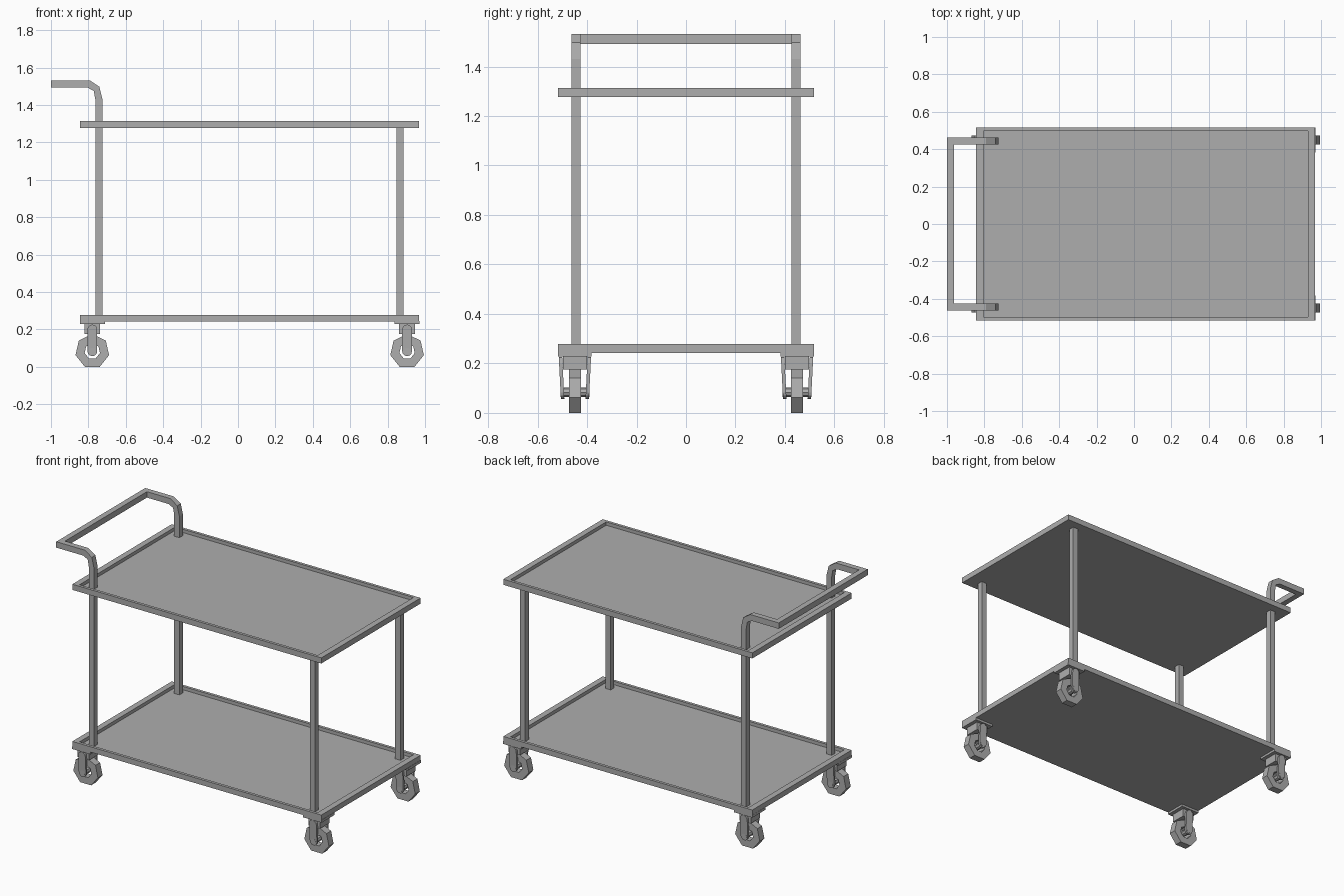
import bpy, bmesh
from math import sin, cos, pi
from mathutils import Vector

cube = bpy.data.objects.get("Cube")
if cube:
    bpy.data.objects.remove(cube, do_unlink=True)

COLOUR = (0.42, 0.42, 0.42, 1)
steel = bpy.data.materials.new("plain grey")
steel.use_nodes = True
steel.diffuse_color = COLOUR
steel.node_tree.nodes["Principled BSDF"].inputs["Base Color"].default_value = COLOUR


def finish(name, bm):
    bmesh.ops.recalc_face_normals(bm, faces=bm.faces)
    mesh = bpy.data.meshes.new(name)
    bm.to_mesh(mesh)
    bm.free()
    mesh.materials.append(steel)
    obj = bpy.data.objects.new(name, mesh)
    bpy.context.collection.objects.link(obj)
    return obj


def add_box(bm, lo, hi):
    lo, hi = Vector(lo), Vector(hi)
    made = bmesh.ops.create_cube(bm, size=1)["verts"]
    for v in made:
        v.co = (lo + hi) / 2 + v.co * (hi - lo)
    return made


def box(name, lo, hi):
    bm = bmesh.new()
    add_box(bm, lo, hi)
    return finish(name, bm)


def prism(name, outline, y0, y1, shear=0):
    """Side profile in x and z, extruded along y; shear shifts y with height."""
    bm = bmesh.new()
    rings = [[bm.verts.new((x, y + shear * z, z)) for x, z in outline] for y in (y0, y1)]
    for ring in rings:
        bm.faces.new(ring)
    n = len(outline)
    for i in range(n):
        j = (i + 1) % n
        bm.faces.new((rings[0][i], rings[0][j], rings[1][j], rings[1][i]))
    return finish(name, bm)


def arc(cx, cz, r, start, end, steps):
    angles = [start + (end - start) * i / steps for i in range(steps + 1)]
    return [(cx + r * cos(a), cz + r * sin(a)) for a in angles]


# Trays with a raised rim
X0, X1, Y = -0.845, 0.969, 0.517


def tray(name, z0, z1):
    bm = bmesh.new()
    made = add_box(bm, (X0, -Y, z0), (X1, Y, z1))
    top = max(bm.faces, key=lambda f: f.calc_center_median().z)
    bmesh.ops.inset_region(bm, faces=[top], thickness=0.027)
    for v in top.verts:
        v.co.x += 0.02 if v.co.x < 0 else -0.02
    floor = bmesh.ops.extrude_face_region(bm, geom=[top])["geom"]
    if top.is_valid:
        bmesh.ops.delete(bm, geom=[top], context="FACES_ONLY")
    for v in floor:
        if isinstance(v, bmesh.types.BMVert):
            v.co.z -= 0.022
    return finish(name, bm)


tray("lower_tray", 0.243, 0.278)
tray("upper_tray", 1.276, 1.313)

# Handle posts with a bend, and plain posts at the other end
P0, P1 = 0.426, 0.463
bent = [(-0.763, 0.255), (-0.725, 0.255), (-0.725, 1.43), (-0.741, 1.497),
        (-0.792, 1.531), (-1, 1.531), (-1, 1.492), (-0.803, 1.492),
        (-0.771, 1.475), (-0.763, 1.43)]
for side, s in (("left", 1), ("right", -1)):
    lo, hi = sorted((s * P0, s * P1))
    prism("handle_post_" + side, bent, lo, hi)
    box("plain_post_" + side, (0.847, lo, 0.255), (0.885, hi, 1.28))
box("handle_bar", (-1, -P0, 1.492), (-0.962, P0, 1.531))

# Casters
R, HUB_Z = 0.092, 0.083


def wheel(name, x, y):
    bm = bmesh.new()
    loops = []
    for r, dy in ((R, -0.024), (R, 0.024), (0.042, 0.024), (0.042, -0.024)):
        pts = arc(x, HUB_Z, r, pi / 2, pi * 5 / 2, 7)[:-1]
        loops.append([bm.verts.new((px, y + dy, pz)) for px, pz in pts])
    for k in range(4):
        a, b = loops[k], loops[(k + 1) % 4]
        for i in range(7):
            j = (i + 1) % 7
            bm.faces.new((a[i], a[j], b[j], b[i]))
    return finish(name, bm)


def caster(tag, x, y):
    box("caster_plate_" + tag, (x - 0.067, y - 0.068, 0.228), (x + 0.067, y + 0.068, 0.245))
    box("caster_block_" + tag, (x - 0.042, y - 0.049, 0.175), (x + 0.042, y + 0.049, 0.23))
    wheel("wheel_" + tag, x, y)
    # Fork arms with rounded ends, leaning slightly towards the hub
    w = 0.026
    arm = arc(x, 0.2, w, 0, pi, 6) + arc(x, HUB_Z, w, pi, 2 * pi, 6)
    for part, s in (("inner", -1), ("outer", 1)):
        prism("fork_%s_%s" % (part, tag), arm, y + s * 0.04, y + s * 0.054, s * 0.05)
    prism("axle_" + tag, arc(x, HUB_Z, 0.019, 0, 2 * pi, 8)[:-1], y - 0.059, y + 0.059)


for end, x in (("handle", -0.779), ("far", 0.904)):
    for side, y in (("left", 0.449), ("right", -0.449)):
        caster(end + "_" + side, x, y)
